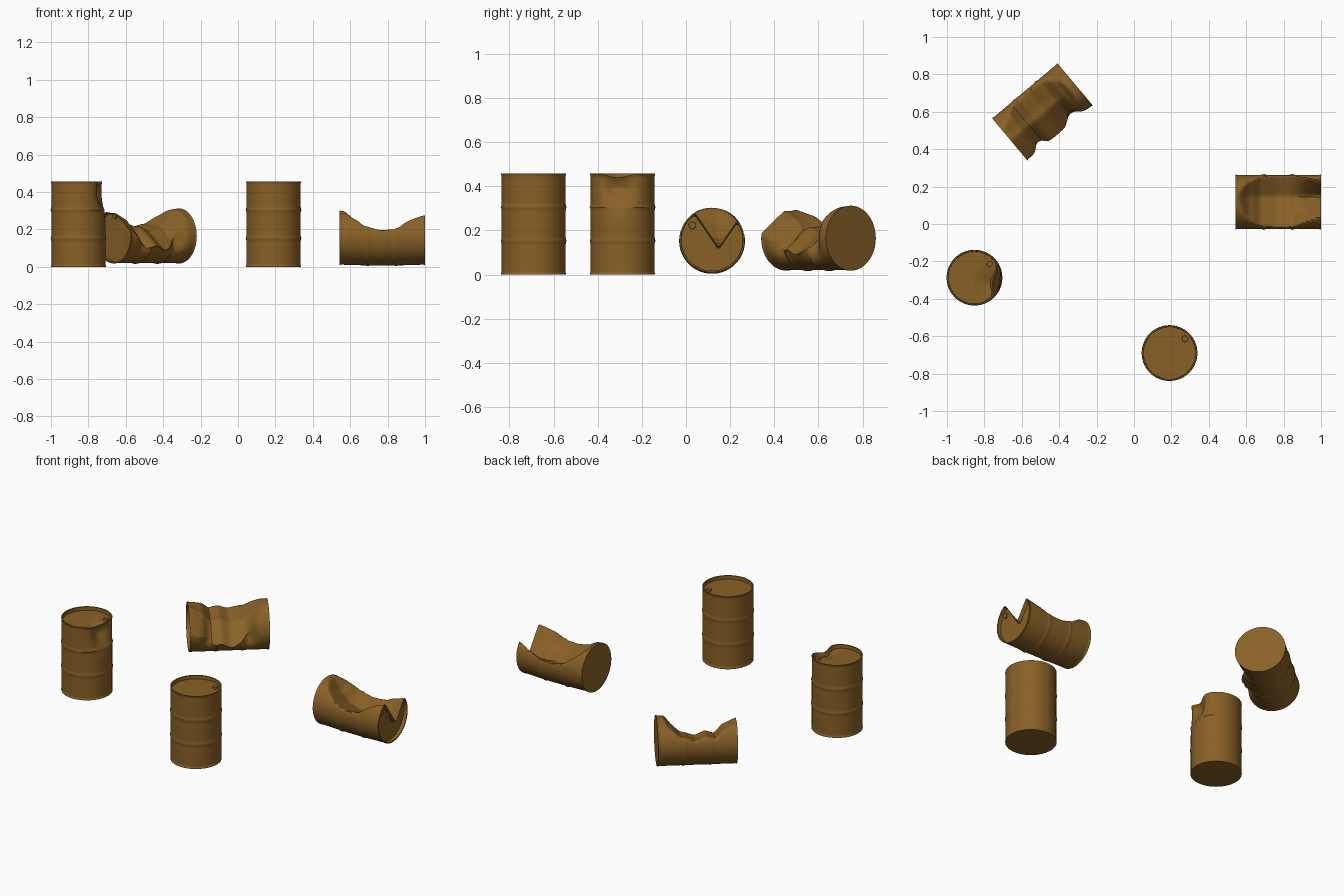
import bpy
import bmesh
from math import cos, sin, pi, exp, radians, sqrt
from mathutils import Matrix, Vector

R, H = 0.145, 0.457      # drum radius and height
SEG, ROWS = 72, 54

cube = bpy.data.objects.get("Cube")
if cube:
    bpy.data.objects.remove(cube, do_unlink=True)

rust = bpy.data.materials.new("rusty brown")
rust.use_nodes = True
colour = (0.25, 0.118, 0.02, 1)
rust.diffuse_color = colour
rust.node_tree.nodes["Principled BSDF"].inputs["Base Color"].default_value = colour


def ease(t):
    t = max(0, min(1, t))
    return t * t * (3 - 2 * t)


def curve(points, u):
    """Eased value along a short list of (position, value) points."""
    for (a, va), (b, vb) in zip(points, points[1:]):
        if u <= b:
            t = max(0, (u - a) / (b - a))
            return va + (vb - va) * (0.6 * t + 0.4 * ease(t))
    return points[-1][1]


def soft_min(a, b, k=0.012):
    return 0.5 * (a + b - sqrt((a - b) ** 2 + k * k)) if abs(a - b) < 6 * k else min(a, b)


def bump(x, centre, width):
    return exp(-((x - centre) / width) ** 2)


# Dents, each in the drum's own frame: z along the axis, y towards the crushed side
def intact(p):
    return p


def side_dent(p):
    push = 0.06 * bump(p.z, 0.41, 0.085) * bump(p.y, -0.025, 0.065)
    push *= max(0, p.x / R)
    return Vector((p.x - push, p.y, p.z - 0.4 * push * ease((p.z - 0.36) / 0.09)))


SADDLE = [(0, 0.2), (0.08, 0.095), (0.14, 0.045), (0.22, 0.022),
          (0.31, 0.027), (0.38, 0.065), (0.457, 0.115)]


def saddle_crush(p):
    slope = 0.4 + 1.1 * ease((p.z - 0.28) / 0.17)
    ceiling = curve(SADDLE, p.z) + slope * (abs(p.x - 0.03) - 0.1)
    sag = 0.005 * sin(pi * p.z / H)
    return Vector((p.x, soft_min(p.y, ceiling) - sag, p.z))


BUCKLE = [(0, 0.22), (0.07, 0.11), (0.14, 0.05), (0.22, 0.025),
          (0.28, 0.05), (0.33, 0.035), (0.38, 0.09), (0.457, 0.125)]


def buckle_crush(p):
    ceiling = curve(BUCKLE, p.z) - 0.75 * max(0, p.x - 0.01) * ease(p.z / 0.2)
    ceiling += 0.25 * max(0, -p.x - 0.03) * ease(p.z / 0.2)
    fold = 0.05 * bump(p.z, 0.12, 0.045) + 0.04 * bump(p.z, 0.35, 0.035)
    push = fold * max(0, p.x / R) * ease((p.y + 0.13) / 0.12)
    return Vector((p.x - push, soft_min(p.y, ceiling), p.z))


def finish(bm, name, dent, place):
    for v in bm.verts:
        v.co = place @ dent(v.co.copy())
    bmesh.ops.recalc_face_normals(bm, faces=bm.faces)
    mesh = bpy.data.meshes.new(name)
    bm.to_mesh(mesh)
    bm.free()
    mesh.materials.append(rust)
    obj = bpy.data.objects.new(name, mesh)
    bpy.context.collection.objects.link(obj)
    bpy.ops.object.select_all(action='DESELECT')
    obj.select_set(True)
    bpy.context.view_layer.objects.active = obj
    bpy.ops.object.shade_smooth_by_angle(angle=radians(40))


def drum_profile():
    """Radius and height pairs from the base centre to the lid centre."""
    caps = [i / 9 for i in range(1, 9)]
    pts = [(R * f, 0) for f in caps] + [(R + 0.002, 0), (R + 0.002, 0.006)]
    for i in range(1, ROWS):
        z = H * i / ROWS
        ribs = bump(z, H / 3, 0.007) + bump(z, H * 2 / 3, 0.007)
        pts.append((R + 0.004 * ribs, z))
    pts += [(R + 0.002, H - 0.005), (R + 0.002, H), (R - 0.005, H), (R - 0.006, H - 0.022)]
    pts += [((R - 0.006) * f, H - 0.022) for f in reversed(caps)]
    return pts


def make_drum(name, dent, place, bung_angle):
    # Body with hoops, base and recessed lid
    bm = bmesh.new()
    rings = []
    for r, z in drum_profile():
        rings.append([bm.verts.new((r * cos(2 * pi * i / SEG), r * sin(2 * pi * i / SEG), z))
                      for i in range(SEG)])
    for low, high in zip(rings, rings[1:]):
        for i in range(SEG):
            j = (i + 1) % SEG
            bm.faces.new((low[i], low[j], high[j], high[i]))
    for ring, z in ((rings[0], 0), (rings[-1], H - 0.022)):
        centre = bm.verts.new((0, 0, z))
        for i in range(SEG):
            bm.faces.new((ring[i], ring[(i + 1) % SEG], centre))
    finish(bm, name, dent, place)

    # Filler plug on the lid
    bm = bmesh.new()
    a = radians(bung_angle)
    spot = Matrix.Translation((0.112 * cos(a), 0.112 * sin(a), H - 0.018))
    bmesh.ops.create_cone(bm, cap_ends=True, segments=20, radius1=0.017,
                          radius2=0.016, depth=0.014, matrix=spot)
    finish(bm, name + "_plug", dent, place)


def lying(centre, heading):
    """Place a drum on its side with its lid pointing along the heading."""
    axis = Vector((cos(heading), sin(heading), 0))
    side = Vector((-sin(heading), cos(heading), 0))
    turn = Matrix((side, (0, 0, 1), axis)).transposed().to_4x4()
    return Matrix.Translation(centre) @ turn @ Matrix.Translation((0, 0, -H / 2))


make_drum("upright_drum", intact, Matrix.Translation((0.19, -0.69, 0)), 43)
make_drum("dented_drum", side_dent, Matrix.Translation((-0.853, -0.287, 0)), 41)
make_drum("saddle_crushed_drum", saddle_crush, lying((0.77, 0.118, 0.157), 0), 143)
make_drum("buckled_drum", buckle_crush, lying((-0.49, 0.6, 0.165), radians(220)), 95)
